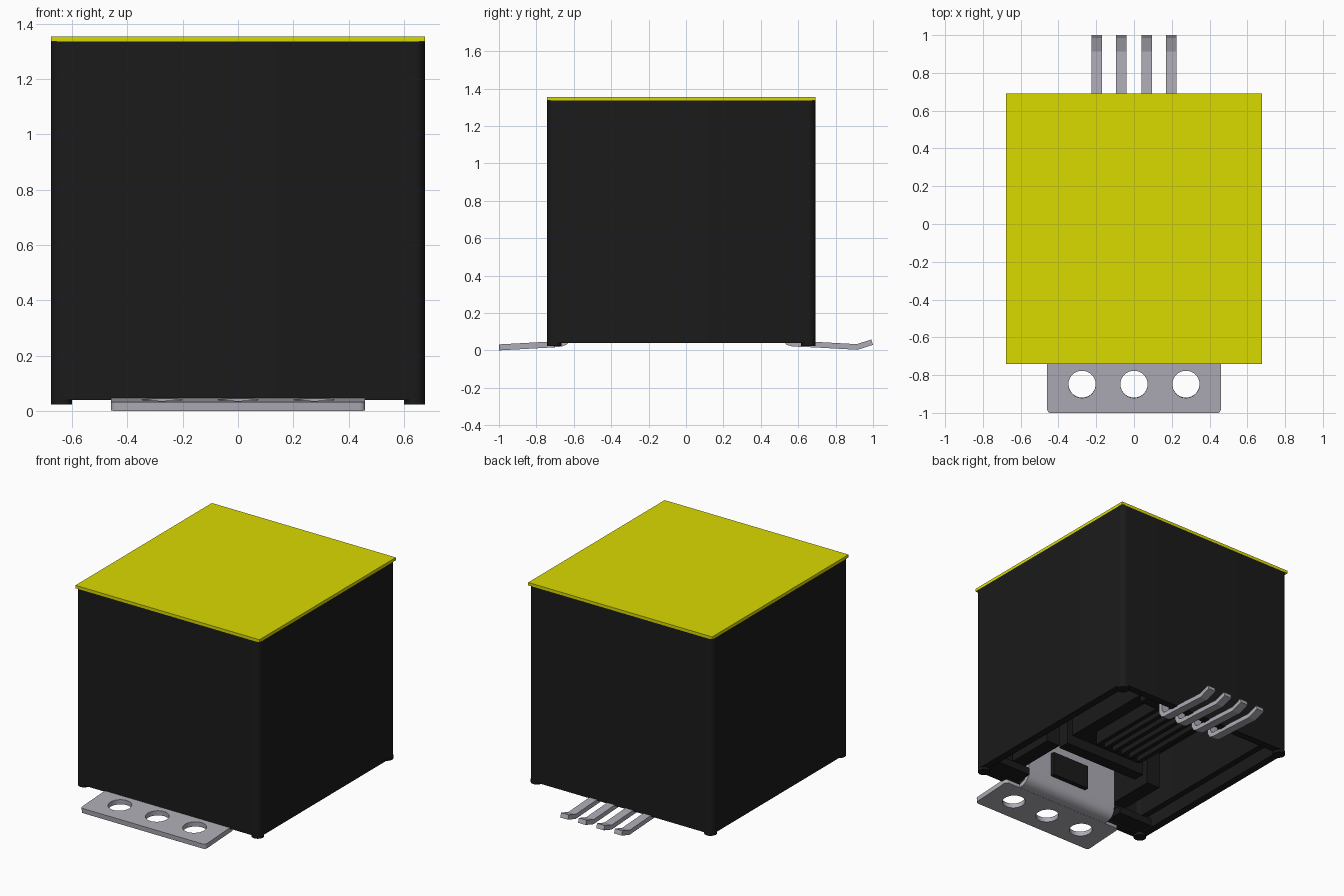
import bpy, bmesh, math
from mathutils import Vector

cube = bpy.data.objects.get("Cube")
if cube:
    bpy.data.objects.remove(cube, do_unlink=True)


def material(name, rgb):
    m = bpy.data.materials.new(name)
    m.use_nodes = True
    m.diffuse_color = (*rgb, 1)
    b = next(n for n in m.node_tree.nodes if n.type == 'BSDF_PRINCIPLED')
    b.inputs["Base Color"].default_value = (*rgb, 1)
    return m


BLACK = material("black plastic", (0.0105, 0.0105, 0.0105))
YELLOW = material("yellow lid", (0.7, 0.7, 0.0))
METAL = material("grey metal", (0.42, 0.41, 0.46))


def finish(name, bm, mat, smooth=False):
    bmesh.ops.recalc_face_normals(bm, faces=bm.faces)
    me = bpy.data.meshes.new(name)
    bm.to_mesh(me)
    bm.free()
    me.materials.append(mat)
    ob = bpy.data.objects.new(name, me)
    bpy.context.collection.objects.link(ob)
    if smooth:
        bpy.ops.object.select_all(action='DESELECT')
        ob.select_set(True)
        bpy.context.view_layer.objects.active = ob
        bpy.ops.object.shade_smooth_by_angle(angle=math.radians(35))
    return ob


def box(name, x, y, z, mat):
    bm = bmesh.new()
    bmesh.ops.create_cube(bm, size=1)
    for v in bm.verts:
        v.co = [lo + (c + 0.5) * (hi - lo) for c, (lo, hi) in zip(v.co, (x, y, z))]
    return finish(name, bm, mat)


def rounded_rect(x, y, r, seg=8):
    pts = []
    corners = ((x[1] - r, y[1] - r), (x[0] + r, y[1] - r),
               (x[0] + r, y[0] + r), (x[1] - r, y[0] + r))
    for q, (cx, cy) in enumerate(corners):
        for i in range(seg + 1):
            a = (q + i / seg) * math.pi / 2
            pts.append((cx + r * math.cos(a), cy + r * math.sin(a)))
    return pts


def loft(name, rings, mat, smooth=True):
    """Skin a list of (outline, z) rings and cap both ends."""
    bm = bmesh.new()
    loops = [[bm.verts.new((px, py, z)) for px, py in pts] for pts, z in rings]
    for a, b in zip(loops, loops[1:]):
        for i in range(len(a)):
            j = (i + 1) % len(a)
            bm.faces.new((a[i], a[j], b[j], b[i]))
    bm.faces.new(loops[0])
    bm.faces.new(loops[-1])
    return finish(name, bm, mat, smooth)


def strip(name, path, x, thick, mat, smooth):
    """Bent sheet-metal strip following a (y, z) path between two x values."""
    p = [Vector(q) for q in path]
    upper, lower = [], []
    for i, q in enumerate(p):
        a = (q - p[i - 1]).normalized() if i else (p[1] - q).normalized()
        b = (p[i + 1] - q).normalized() if i < len(p) - 1 else a
        t = (a + b).normalized()
        off = Vector((-t.y, t.x)) * thick / 2 / max(0.5, t.dot(a))
        upper.append(q + off)
        lower.append(q - off)
    bm = bmesh.new()
    rows = [[bm.verts.new((xx, q.x, q.y)) for u, l in zip(upper, lower) for q in (u, l)]
            for xx in x]
    n = len(p)
    for i in range(n - 1):
        u, l, u2, l2 = 2 * i, 2 * i + 1, 2 * i + 2, 2 * i + 3
        for r in rows:
            bm.faces.new((r[u], r[l], r[l2], r[u2]))
        for s, e in ((u, u2), (l, l2)):
            bm.faces.new((rows[0][s], rows[0][e], rows[1][e], rows[1][s]))
    for s in (0, 2 * n - 2):
        bm.faces.new((rows[0][s], rows[0][s + 1], rows[1][s + 1], rows[1][s]))
    return finish(name, bm, mat, smooth)


# Housing, open and hollow underneath, with a small ledge inside the rim
X, Y = (-0.677, 0.677), (-0.742, 0.692)


def inset(d, r):
    return rounded_rect((X[0] + d, X[1] - d), (Y[0] + d, Y[1] - d), r)


loft("housing", [(inset(0.09, 0.03), 0.5), (inset(0.09, 0.03), 0.13),
                 (inset(0.05, 0.03), 0.13), (inset(0.05, 0.03), 0.04),
                 (inset(0, 0.042), 0.04), (inset(0, 0.042), 1.336)], BLACK)
box("lid", X, Y, (1.336, 1.355), YELLOW)

# Corner feet
for sx in (-1, 1):
    for y0, y1 in ((Y[0], Y[0] + 0.077), (Y[1] - 0.077, Y[1])):
        x = sorted((sx * 0.6, sx * X[1]))
        foot = rounded_rect(x, (y0, y1), 0.038)
        loft("foot", [(foot, 0.024), (foot, 0.045)], BLACK)

# Mounting flange with three holes
cu = bpy.data.curves.new("mounting_flange", 'CURVE')
cu.dimensions = '2D'
cu.fill_mode = 'BOTH'
cu.extrude = 0.016
outlines = [rounded_rect((-0.46, 0.46), (-0.15, 0.15), 0.02, 4)]
for cx in (-0.275, 0, 0.275):
    outlines.append([(cx + 0.072 * math.cos(a * math.pi / 20),
                      0.002 + 0.072 * math.sin(a * math.pi / 20)) for a in range(40)])
for pts in outlines:
    sp = cu.splines.new('POLY')
    sp.points.add(len(pts) - 1)
    for sv, (px, py) in zip(sp.points, pts):
        sv.co = (px, py, 0, 1)
    sp.use_cyclic_u = True
cu.materials.append(METAL)
flange = bpy.data.objects.new("mounting_flange", cu)
bpy.context.collection.objects.link(flange)
flange.location = (0, -0.85, 0.0245)
flange.rotation_euler.x = 0.055
bpy.ops.object.select_all(action='DESELECT')
flange.select_set(True)
bpy.context.view_layer.objects.active = flange
bpy.ops.object.convert(target='MESH')

# Upright bracket bent up from the flange
strip("bracket", [(-0.71, 0.032), (-0.67, 0.035), (-0.645, 0.045), (-0.63, 0.065),
                  (-0.625, 0.09), (-0.625, 0.5)], (-0.35, 0.35), 0.03, METAL, True)

# Four bent terminal pins
for cx in (-0.198, -0.067, 0.067, 0.198):
    strip("terminal_pin", [(0.995, 0.044), (0.915, 0.0185), (0.69, 0.031),
                           (0.57, 0.036), (0.545, 0.044), (0.53, 0.07), (0.53, 0.4)],
          (cx - 0.028, cx + 0.028), 0.03, METAL, False)

# Inner carrier: cross bar, tongue, comb and pin block
box("cross_bar", (-0.31, 0.31), (-0.36, -0.28), (0.17, 0.5), BLACK)
box("bracket_tongue", (-0.11, 0.17), (-0.63, -0.58), (0.13, 0.29), BLACK)
box("comb_base", (-0.27, 0.27), (-0.28, 0.5), (0.24, 0.5), BLACK)
for i in range(6):
    cx = (i - 2.5) * 0.067
    box("comb_rib", (cx - 0.015, cx + 0.015), (-0.15, 0.42), (0.15, 0.26), BLACK)
box("pin_block", (-0.3, 0.3), (0.42, 0.6), (0.16, 0.5), BLACK)
for sx in (-1, 1):
    box("side_step", sorted((sx * 0.36, sx * 0.46)), (-0.64, -0.3), (0.14, 0.5), BLACK)
    box("corner_shelf", sorted((sx * 0.37, sx * 0.63)), (-0.7, -0.58), (0.05, 0.1), BLACK)
